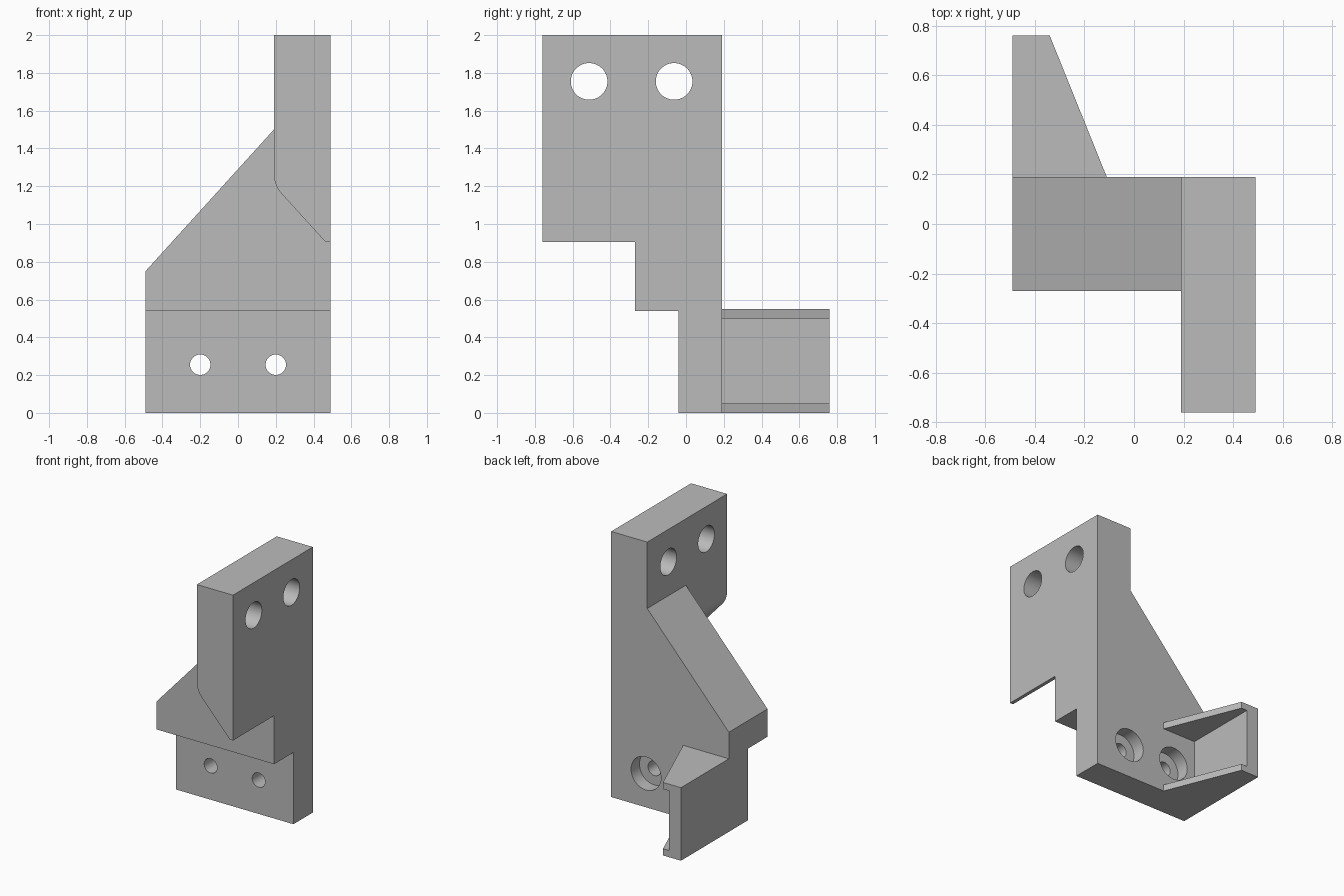
import bpy, bmesh
from math import radians, sin, cos, pi
from mathutils import Matrix, Vector

old = bpy.data.objects.get("Cube")
if old:
    bpy.data.objects.remove(old, do_unlink=True)

grey = bpy.data.materials.new("machined grey")
grey.use_nodes = True
COLOUR = (0.5, 0.5, 0.5, 1)
grey.diffuse_color = COLOUR
grey.node_tree.nodes["Principled BSDF"].inputs["Base Color"].default_value = COLOUR


def finish(name, bm):
    bmesh.ops.recalc_face_normals(bm, faces=bm.faces)
    mesh = bpy.data.meshes.new(name)
    bm.to_mesh(mesh)
    bm.free()
    mesh.materials.append(grey)
    obj = bpy.data.objects.new(name, mesh)
    bpy.context.collection.objects.link(obj)
    return obj


def prism(name, profile, start, end, axis):
    """Extrude a profile: (x, z) along y, or (x, y) along z."""
    bm = bmesh.new()
    if axis == "y":
        verts = [bm.verts.new((a, start, b)) for a, b in profile]
        step = Vector((0, end - start, 0))
    else:
        verts = [bm.verts.new((a, b, start)) for a, b in profile]
        step = Vector((0, 0, end - start))
    face = bm.faces.new(verts)
    grown = bmesh.ops.extrude_face_region(bm, geom=[face])["geom"]
    bmesh.ops.translate(bm, vec=step,
                        verts=[v for v in grown if isinstance(v, bmesh.types.BMVert)])
    return finish(name, bm)


def rod(name, centre, radius, length, axis):
    """Cylinder cutter along x or y."""
    bm = bmesh.new()
    turn = Matrix.Rotation(pi / 2, 4, "Y" if axis == "x" else "X")
    bmesh.ops.create_cone(bm, cap_ends=True, segments=48, radius1=radius,
                          radius2=radius, depth=length,
                          matrix=Matrix.Translation(centre) @ turn)
    obj = finish(name, bm)
    obj.hide_render = True
    return obj


def combine(target, tool, operation):
    """Apply a boolean and discard the tool."""
    mod = target.modifiers.new(operation.lower(), "BOOLEAN")
    mod.operation = operation
    mod.solver = "EXACT"
    mod.object = tool
    bpy.context.view_layer.objects.active = target
    bpy.ops.object.modifier_apply(modifier=mod.name)
    bpy.data.objects.remove(tool, do_unlink=True)


SIDE, BACK, END, TOP = 0.49, 0.19, 0.76, 2.0
INNER, STEP = 0.19, 0.54

# Sloped body, full height on the left
bracket = prism("bracket", [(-SIDE, STEP), (SIDE, STEP), (SIDE, TOP), (INNER, TOP),
                            (INNER, 1.5), (-SIDE, 0.75)], -0.27, BACK, "y")

# Thin lower mounting plate
foot = prism("lower_plate", [(-SIDE, 0), (SIDE, 0), (SIDE, STEP + 0.1),
                             (-SIDE, STEP + 0.1)], -0.04, BACK, "y")

# Tall plate reaching forward, with a rounded bend into its sloping underside
radius = 0.155
bend = [(INNER + radius - radius * cos(radians(a)), 1.265 - radius * sin(radians(a)))
        for a in [42.3 * i / 8 for i in range(9)]]
upright = prism("tall_plate", [(SIDE, TOP), (INNER, TOP)] + bend
                + [(0.463, 0.905), (SIDE, 0.905)], -END, BACK, "y")

# Rear arm: tapered block hollowed into a channel with two flanges
arm = prism("rear_arm", [(-SIDE, BACK - 0.1), (-0.11, BACK - 0.1), (-0.11, BACK),
                         (-0.34, END), (-SIDE, END)], 0, 0.55, "z")
pocket = prism("arm_pocket", [(-0.39, BACK), (0.1, BACK), (0.1, END + 0.1),
                              (-0.39, END + 0.1)], 0.05, 0.5, "z")
combine(arm, pocket, "DIFFERENCE")

for part in (foot, upright, arm):
    combine(bracket, part, "UNION")

# Cross holes near the top of the tall plate
for y in (-0.513, -0.063):
    combine(bracket, rod("cross_hole", (0.34, y, 1.755), 0.097, 0.6, "x"), "DIFFERENCE")

# Counterbored screw holes in the lower plate
for x in (-0.2, 0.2):
    combine(bracket, rod("screw_hole", (x, 0.08, 0.255), 0.054, 0.6, "y"), "DIFFERENCE")
    combine(bracket, rod("counterbore", (x, BACK, 0.255), 0.125, 0.2, "y"), "DIFFERENCE")

# Smooth the bores and bend, keep machined edges crisp
bpy.ops.object.select_all(action="DESELECT")
bracket.select_set(True)
bpy.context.view_layer.objects.active = bracket
bpy.ops.object.shade_smooth_by_angle(angle=radians(20))
